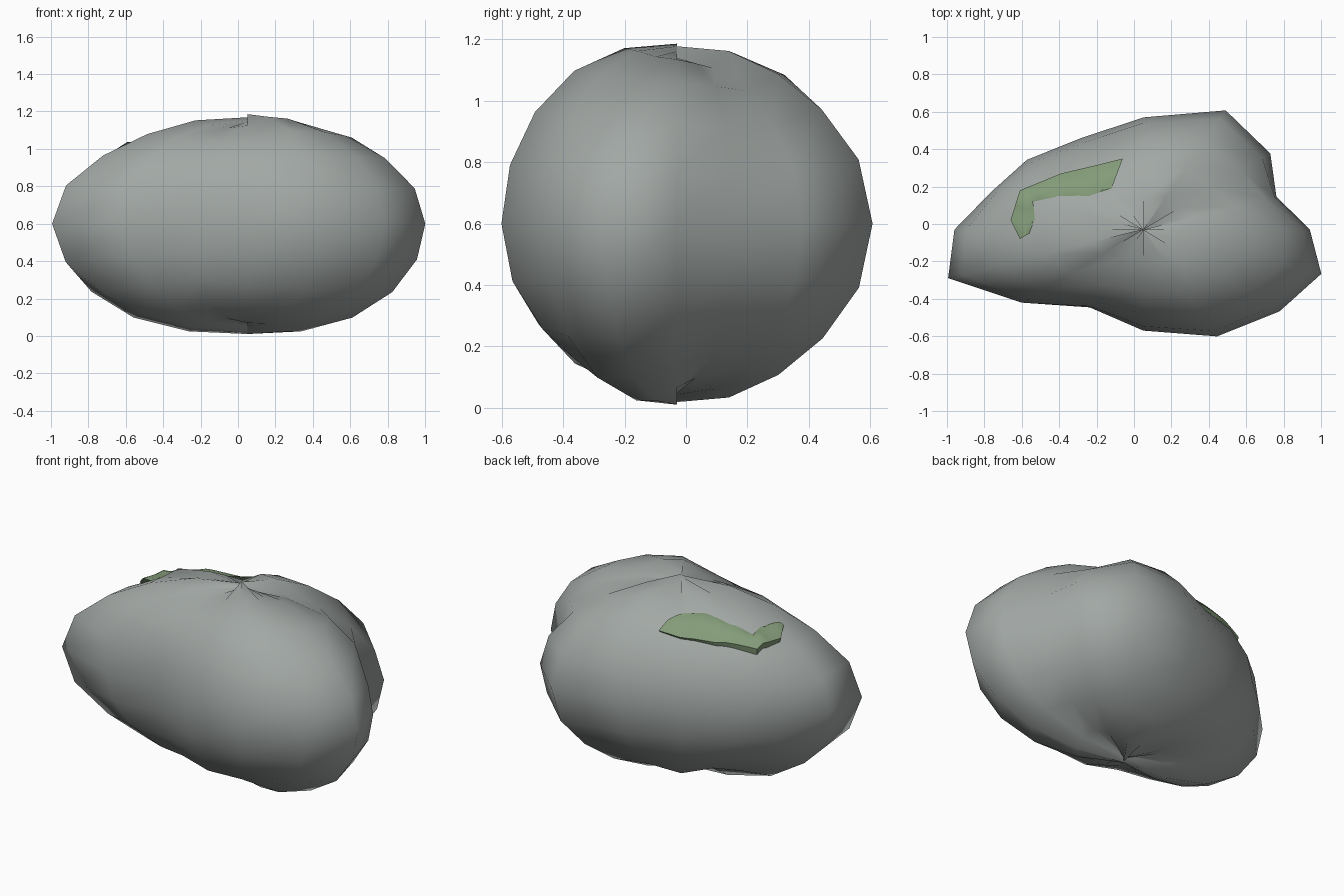
import bpy, bmesh, math
from mathutils import Vector
from mathutils.bvhtree import BVHTree

cube = bpy.data.objects.get("Cube")
if cube:
    bpy.data.objects.remove(cube, do_unlink=True)


def make_material(name, color):
    mat = bpy.data.materials.new(name)
    mat.use_nodes = True
    mat.diffuse_color = (*color, 1)
    bsdf = next(n for n in mat.node_tree.nodes if n.type == 'BSDF_PRINCIPLED')
    bsdf.inputs["Base Color"].default_value = (*color, 1)
    bsdf.inputs["Roughness"].default_value = 0.9
    return mat


def make_object(name, bm, mat):
    mesh = bpy.data.meshes.new(name)
    bm.to_mesh(mesh)
    mesh.materials.append(mat)
    obj = bpy.data.objects.new(name, mesh)
    bpy.context.collection.objects.link(obj)
    return obj


def add_grid(bm, rows, closed=False):
    """Quads between consecutive rows of points."""
    rows = [[bm.verts.new(p) for p in row] for row in rows]
    n = len(rows[0])
    for low, high in zip(rows, rows[1:]):
        for i in range(n if closed else n - 1):
            k = (i + 1) % n
            bm.faces.new((low[i], low[k], high[k], high[i]))
    for f in bm.faces:
        f.smooth = True


stone_grey = make_material("stone grey", (0.36, 0.39, 0.375))
moss_green = make_material("moss green", (0.23, 0.33, 0.19))

# Boulder: lumpy ellipsoid; percent radii around its underside, waist and shoulder
SEGMENTS, STACKS = 16, 10
UNDERSIDE = [95, 88, 96, 102, 95, 97, 89, 93, 104, 100, 93, 89, 94, 95, 104, 104]
WAIST = [89, 77, 96, 115, 100, 88, 88, 88, 101, 113, 92, 75, 90, 103, 103, 103]
SHOULDER = [95, 92, 89, 101, 100, 88, 92, 97, 94, 99, 94, 90, 93, 103, 101, 97]
CENTRE = Vector((0.05, -0.03, 0.6))


def lump(i, s):
    """Radius of segment i, for s = sine of the latitude."""
    end = SHOULDER[i] if s > 0 else UNDERSIDE[i]
    blend = min(1, 2 * s * s)
    r = (WAIST[i] * (1 - blend) + end * blend) / 100
    # Even out the lumps and sink the surface slightly at the poles
    return 0.95 - 0.03 * s ** 16 + (r - 0.95) * (1 - 0.3 * s ** 8)


def boulder_point(i, j):
    lat = math.pi * (j / STACKS - 0.5)
    turn = math.tau * i / SEGMENTS
    c, s = math.cos(lat), math.sin(lat)
    direction = Vector((c * math.cos(turn), 0.6 * c * math.sin(turn), 0.6 * s))
    return CENTRE + direction * lump(i, s)


bm = bmesh.new()
add_grid(bm, [[boulder_point(i, j) for i in range(SEGMENTS)]
              for j in range(STACKS + 1)], closed=True)
make_object("boulder", bm, stone_grey)
surface = BVHTree.FromBMesh(bm)
bm.free()

# Moss patch: curved strip lying on the boulder; outer points are x, y and lip height
OUTER = [(-0.61, -0.08, 0.015), (-0.66, 0.02, 0.03), (-0.61, 0.18, 0.045),
         (-0.39, 0.27, 0.03), (-0.22, 0.31, 0.02), (-0.06, 0.35, 0.012)]
INNER = [(-0.56, -0.05, 0), (-0.53, 0.03, 0), (-0.54, 0.12, 0),
         (-0.39, 0.15, 0), (-0.24, 0.15, 0), (-0.12, 0.19, 0)]


def refine(points, n=4):
    pts = [Vector(p) for p in points]
    out = [a.lerp(b, k / n) for a, b in zip(pts, pts[1:]) for k in range(n)]
    return out + [pts[-1]]


def drape(p, lift):
    hit = surface.ray_cast(Vector((p.x, p.y, 3)), Vector((0, 0, -1)))[0]
    return Vector((p.x, p.y, hit.z + lift))


outer, inner = refine(OUTER), refine(INNER)
rows = [[drape(a.lerp(b, 0.1), -0.02) for a, b in zip(outer, inner)]]
for across in (0, 0.35, 0.7, 1):
    rows.append([drape(a.lerp(b, across), a.z * (1 - across) + 0.014 * math.sin(math.pi * across))
                 for a, b in zip(outer, inner)])
bm = bmesh.new()
add_grid(bm, rows)
# Close the patch underneath and turn the faces outwards
bmesh.ops.holes_fill(bm, edges=[e for e in bm.edges if e.is_boundary], sides=0)
bmesh.ops.recalc_face_normals(bm, faces=bm.faces[:])
moss = make_object("moss_patch", bm, moss_green)
bm.free()

bpy.ops.object.select_all(action='DESELECT')
moss.select_set(True)
bpy.context.view_layer.objects.active = moss
bpy.ops.object.shade_smooth_by_angle(angle=math.radians(40))
